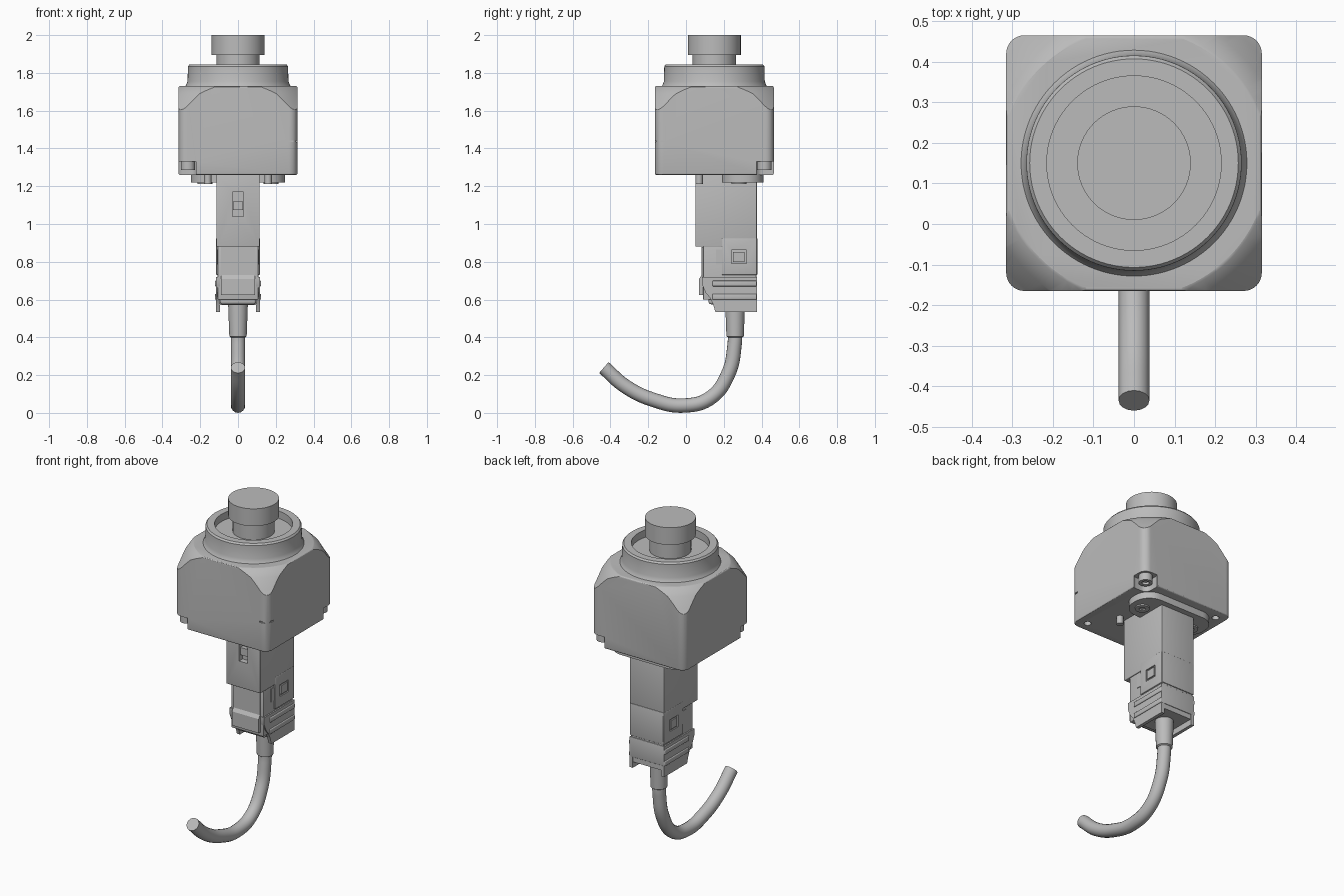
import bpy, bmesh, math
from mathutils import Vector

cube = bpy.data.objects.get("Cube")
if cube:
    bpy.data.objects.remove(cube)

grey = bpy.data.materials.new("plain_grey")
grey.use_nodes = True
COLOUR = (0.5, 0.5, 0.5, 1)
grey.diffuse_color = COLOUR
grey.node_tree.nodes["Principled BSDF"].inputs["Base Color"].default_value = COLOUR
AXIS_Y = 0.15  # centre line of the switch housing


def finish(name, bm):
    bmesh.ops.recalc_face_normals(bm, faces=bm.faces)
    mesh = bpy.data.meshes.new(name)
    bm.to_mesh(mesh)
    bm.free()
    mesh.materials.append(grey)
    obj = bpy.data.objects.new(name, mesh)
    bpy.context.collection.objects.link(obj)
    smooth(obj)
    return obj


def activate(obj):
    bpy.ops.object.select_all(action="DESELECT")
    obj.select_set(True)
    bpy.context.view_layer.objects.active = obj


def smooth(obj):
    activate(obj)
    bpy.ops.object.shade_smooth_by_angle(angle=math.radians(30))


def box(name, x, y, z, corner=0, edge=0):
    """Box from x, y, z ranges with rounded upright corners and softened edges."""
    bm = bmesh.new()
    bmesh.ops.create_cube(bm, size=1)
    for v in bm.verts:
        v.co = [a[0] + (c + 0.5) * (a[1] - a[0]) for a, c in zip((x, y, z), v.co)]
    if corner:
        upright = [e for e in bm.edges if abs(e.verts[0].co.z - e.verts[1].co.z) > 1e-4]
        bmesh.ops.bevel(bm, geom=upright, offset=corner, segments=8, profile=0.5, affect="EDGES")
    if edge:
        bm.normal_update()
        rim = [e for e in bm.edges if e.calc_face_angle(0) > 1]
        bmesh.ops.bevel(bm, geom=rim, offset=edge, segments=3, profile=0.5, affect="EDGES")
    return finish(name, bm)


def lathe(name, profile, x=0, y=AXIS_Y, steps=64):
    """Turn a (radius, height) profile around an upright axis."""
    bm = bmesh.new()
    verts = [bm.verts.new((x + r, y, z)) for r, z in profile]
    edges = [bm.edges.new(pair) for pair in zip(verts, verts[1:])]
    bmesh.ops.spin(bm, geom=verts + edges, cent=(x, y, 0), axis=(0, 0, 1),
                   angle=math.tau, steps=steps, use_duplicate=False)
    bmesh.ops.remove_doubles(bm, verts=bm.verts, dist=1e-5)
    return finish(name, bm)


def cylinder(name, radius, z, x=0, y=AXIS_Y, steps=32):
    return lathe(name, [(0, z[0]), (radius, z[0]), (radius, z[1]), (0, z[1])], x, y, steps)


def extrude_side(name, outline, x):
    """Extrude a (y, z) outline between two x positions."""
    bm = bmesh.new()
    face = bm.faces.new([bm.verts.new((x[0], y, z)) for y, z in outline])
    moved = bmesh.ops.extrude_face_region(bm, geom=[face])["geom"]
    bmesh.ops.translate(bm, vec=(x[1] - x[0], 0, 0),
                        verts=[g for g in moved if isinstance(g, bmesh.types.BMVert)])
    return finish(name, bm)


def boolean(obj, tool, operation="DIFFERENCE"):
    mod = obj.modifiers.new("cut", "BOOLEAN")
    mod.operation, mod.object, mod.solver = operation, tool, "EXACT"
    activate(obj)
    bpy.ops.object.modifier_apply(modifier=mod.name)
    bpy.data.objects.remove(tool)
    smooth(obj)


# Housing: square block whose upper corners are trimmed by a cone
housing = box("housing", (-0.315, 0.315), (-0.165, 0.465), (1.26, 1.73), 0.045, 0.008)
trim = lathe("trim_cone", [(0, 1.2), (0.5, 1.2), (0.5, 1.5), (0.41, 1.63),
                           (0.375, 1.69), (0.335, 1.728), (0.3, 1.74), (0, 1.74)], steps=96)
boolean(housing, trim, "INTERSECT")

# Two opposite lower corners are notched for screws
for s, label in ((1, "back"), (-1, "front")):
    cx, cy = s * 0.275, AXIS_Y + s * 0.275
    notch = box("notch", (cx - 0.058, cx + 0.058), (cy - 0.058, cy + 0.058), (1.2, 1.33), 0.04)
    boolean(housing, notch)
    lathe(label + "_corner_screw", [(0, 1.30), (0.02, 1.30), (0.02, 1.285), (0.038, 1.285),
                                    (0.038, 1.34), (0, 1.34)], cx - s * 0.01, cy - s * 0.01, 24)

# Locating holes and the fine corner groove
for s in (1, -1):
    boolean(housing, cylinder("hole", 0.02, (1.2, 1.3), s * 0.25, AXIS_Y - s * 0.25))
boolean(housing, box("groove", (0.308, 0.33), (-0.18, -0.11), (1.435, 1.443)))
boolean(housing, box("groove", (0.26, 0.33), (-0.18, -0.158), (1.435, 1.443)))

# Collar with a recess around the push button
lathe("collar", [(0, 1.72), (0.285, 1.72), (0.275, 1.735), (0.267, 1.755), (0.265, 1.835),
                 (0.257, 1.845), (0.215, 1.845), (0.215, 1.80), (0, 1.80)], steps=96)
lathe("push_button", [(0, 1.79), (0.115, 1.79), (0.115, 1.895), (0.14, 1.895),
                      (0.14, 2.0), (0, 2.0)])

# Mounting flange, its screws and pegs
box("flange", (-0.25, 0.25), (0.19, 0.41), (1.22, 1.265), 0.1)
for s, side in ((1, "left"), (-1, "right")):
    lathe(side + "_flange_screw", [(0, 1.225), (0.018, 1.225), (0.018, 1.212), (0.04, 1.212),
                                   (0.04, 1.24), (0, 1.24)], s * 0.175, 0.28, 24)
    cylinder(side + "_peg", 0.019, (1.212, 1.27), s * 0.16, 0.07, 20)

# Socket with a sunken slot in its front
socket = box("socket", (-0.115, 0.115), (0.05, 0.375), (0.88, 1.265), 0, 0.004)
boolean(socket, box("slot", (-0.028, 0.028), (0, 0.085), (1.04, 1.17)))
box("slot_latch", (-0.026, 0.026), (0.06, 0.1), (1.075, 1.12))

# Plug core with the hinged front lever
box("plug_core", (-0.108, 0.108), (0.09, 0.372), (0.60, 0.90), 0, 0.004)
box("plug_base", (-0.095, 0.095), (0.15, 0.372), (0.57, 0.62))
extrude_side("front_lever", [(0.10, 0.878), (0.083, 0.878), (0.083, 0.73), (0.07, 0.71),
                             (0.07, 0.625), (0.10, 0.625)], (-0.09, 0.09))
box("lever_foot", (-0.095, 0.095), (0.12, 0.2), (0.575, 0.62), 0, 0.012)

# Latch clips and wavy grips on both sides
for s, side in ((1, "left"), (-1, "right")):
    clip_x = sorted((s * 0.10, s * 0.116))
    clip = box(side + "_clip", clip_x, (0.19, 0.375), (0.73, 0.925), 0, 0.004)
    boolean(clip, box("window", sorted((s * 0.106, s * 0.13)), (0.24, 0.32), (0.79, 0.862)))
    box(side + "_clip_catch", sorted((s * 0.108, s * 0.116)), (0.25, 0.31), (0.80, 0.852))
    box(side + "_clip_tab", sorted((s * 0.10, s * 0.112)), (0.16, 0.19), (0.785, 0.865))
    extrude_side(side + "_grip", [(0.085, 0.72), (0.375, 0.72), (0.375, 0.535), (0.155, 0.535),
                                  (0.145, 0.57), (0.13, 0.605), (0.105, 0.635), (0.085, 0.68)],
                 sorted((s * 0.096, s * 0.116)))
    for z in (0.60, 0.67):
        box(side + "_grip_rib", sorted((s * 0.11, s * 0.122)), (0.14, 0.375), (z, z + 0.03), 0, 0.005)
# Back plate joining the clips and grips
box("back_clip", (-0.112, 0.112), (0.365, 0.378), (0.73, 0.925), 0, 0.004)
box("back_grip", (-0.112, 0.112), (0.362, 0.376), (0.60, 0.72), 0, 0.004)

# Strain relief sleeve
lathe("strain_relief", [(0, 0.60), (0.053, 0.60), (0.046, 0.405), (0.038, 0.40), (0, 0.40)], 0, 0.26, 32)

# Bent cable
curve = bpy.data.curves.new("cable", "CURVE")
curve.dimensions = "3D"
curve.bevel_depth = 0.038
curve.bevel_resolution = 6
curve.resolution_u = 10
curve.use_fill_caps = True
spline = curve.splines.new("BEZIER")
path = [(0.26, 0.45), (0.257, 0.36), (0.225, 0.21), (0.13, 0.08),
        (-0.01, 0.039), (-0.17, 0.068), (-0.32, 0.14), (-0.435, 0.24)]
spline.bezier_points.add(len(path) - 1)
for point, (y, z) in zip(spline.bezier_points, path):
    point.co = Vector((0, y, z))
    point.handle_left_type = point.handle_right_type = "AUTO"
cable = bpy.data.objects.new("cable", curve)
bpy.context.collection.objects.link(cable)
activate(cable)
bpy.ops.object.convert(target="MESH")
cable.data.materials.clear()
cable.data.materials.append(grey)
smooth(cable)
